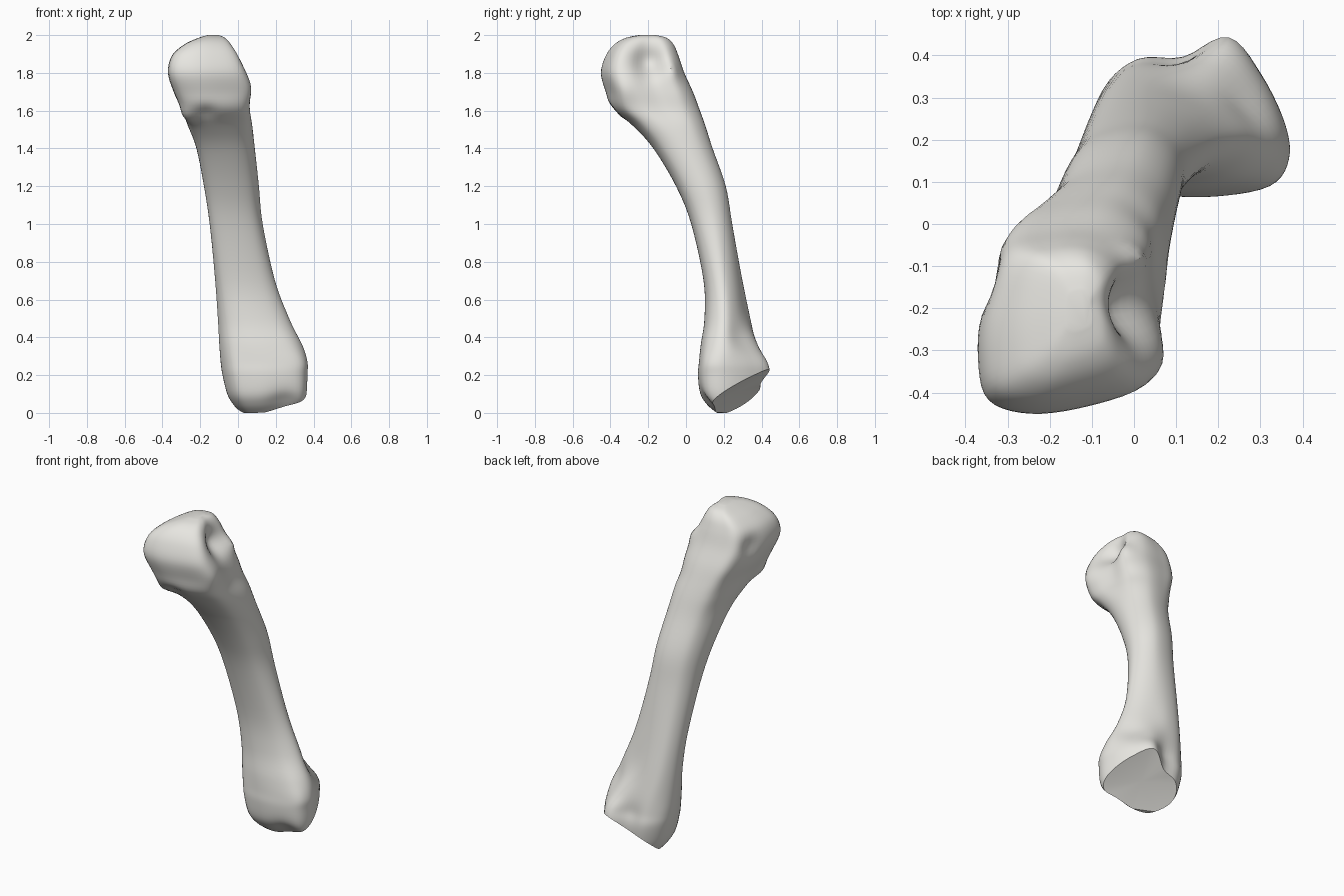
import bpy, bmesh, math
from mathutils import Vector

if "Cube" in bpy.data.objects:
    bpy.data.objects.remove(bpy.data.objects["Cube"])

# Normalised cross-section outlines, anticlockwise from the left side
BASE = [(-1, -.15), (-.79, -.78), (-.36, -.97), (.22, -1), (.8, -.87), (1, -.53),
        (.96, -.07), (.72, .52), (.37, 1), (-.12, .76), (-.6, .72), (-.93, .38)]
LOWER = [(-1, -.1), (-.82, -.7), (-.42, -.98), (.12, -1), (.63, -.82), (.94, -.45),
         (.99, .0), (.7, .48), (.25, .83), (-.22, 1), (-.68, .9), (-.95, .45)]
SHAFT = [(-1, -.25), (-.92, -.75), (-.5, -.99), (.15, -1), (.65, -.8), (.92, -.4),
         (1, .15), (.82, .65), (.42, .97), (-.1, .97), (-.6, .75), (-.9, .3)]
HEAD = [(-1, -.4), (-.88, -.85), (-.4, -1), (.25, -.92), (.87, -.7), (1, -.3),
        (.88, .2), (.85, .7), (.4, 1), (-.2, 1), (-.7, .85), (-.95, .2)]
SHAPES = [BASE, LOWER, SHAFT, HEAD]

# Levels: z, x min, x max, y min, y max, position along SHAPES
LEVELS = [
    (0.00, .02, .27, .16, .40, 0),
    (0.04, -.02, .34, .11, .42, 0),
    (0.10, -.055, .36, .075, .435, 0),
    (0.20, -.08, .365, .065, .445, 0),
    (0.27, -.09, .365, .07, .43, 0),
    (0.36, -.097, .34, .08, .39, .5),
    (0.50, -.105, .27, .10, .34, 1),
    (0.70, -.12, .195, .095, .30, 1.3),
    (1.00, -.15, .13, .03, .245, 1.9),
    (1.20, -.18, .11, -.05, .21, 2),
    (1.40, -.22, .09, -.17, .14, 2.1),
    (1.52, -.265, .08, -.28, .10, 2.4),
    (1.61, -.30, .065, -.39, .065, 2.8),
    (1.70, -.34, .06, -.425, .03, 3),
    (1.80, -.37, .045, -.45, -.015, 3),
    (1.89, -.35, .01, -.425, -.045, 3),
    (1.95, -.285, -.03, -.38, -.07, 3),
    (1.985, -.21, -.065, -.32, -.105, 3),
    (2.00, -.16, -.10, -.25, -.16, 3),
]


def outline(z, x0, x1, y0, y1, w):
    k = min(int(w), 2)
    t = w - k
    pts = []
    for (ax, ay), (bx, by) in zip(SHAPES[k], SHAPES[k + 1]):
        u, v = ax + (bx - ax) * t, ay + (by - ay) * t
        pts.append(Vector(((x0 + x1) / 2 + u * (x1 - x0) / 2,
                           (y0 + y1) / 2 + v * (y1 - y0) / 2, z)))
    return pts


def spline(p, n, closed):
    """Catmull-Rom points through p, n per span."""
    m = len(p)
    get = (lambda i: p[i % m]) if closed else (lambda i: p[max(0, min(m - 1, i))])
    out = []
    for i in range(m if closed else m - 1):
        a, b, c, d = (get(i + k) for k in (-1, 0, 1, 2))
        for s in range(n):
            t = s / n
            out.append(.5 * (2 * b + (c - a) * t + (2 * a - 5 * b + 4 * c - d) * t**2
                             + (3 * b - a - 3 * c + d) * t**3))
    return out if closed else out + [p[-1]]


# Bone body: loft the smoothed outlines
rings = [spline(outline(*lv), 5, True) for lv in LEVELS]
columns = [spline(list(c), 5, False) for c in zip(*rings)]
bm = bmesh.new()
cols = [[bm.verts.new(p) for p in c] for c in columns]
N = len(cols)
for i in range(N):
    a, b = cols[i], cols[(i + 1) % N]
    for j in range(len(a) - 1):
        bm.faces.new((a[j], b[j], b[j + 1], a[j + 1]))
bm.faces.new([c[-1] for c in cols])
bm.faces.new([c[0] for c in reversed(cols)])


# Pits and bumps: centre, radius, push
def push(centre, radius, vec):
    c, d = Vector(centre), Vector(vec)
    for v in bm.verts:
        v.co += d * math.exp(-((v.co - c).length / radius) ** 2)


push((.02, -.20, 1.87), .085, (-.07, 0, -.01))     # pit on the right of the head
push((.03, -.06, 1.83), .05, (.025, .01, .01))     # tubercle behind the pit
push((.05, -.33, 1.72), .07, (.015, 0, 0))         # right condyle lip
push((-.34, -.14, 1.80), .06, (.025, 0, 0))        # pit on the left of the head
push((-.17, -.37, 1.59), .05, (0, .015, .005))     # notch under the head
push((-.27, -.32, 1.57), .06, (-.015, -.015, -.01))  # left condyle lip
push((.28, .30, .40), .08, (-.012, -.012, 0))      # hollow above the base
push((.10, .42, .25), .06, (0, -.01, 0))           # groove at the back of the base
push((.25, .08, .03), .09, (0, .015, .025))        # rounded front lower rim

# Slanted joint facet at the bottom, slightly hollow
bmesh.ops.recalc_face_normals(bm, faces=bm.faces)
cut = bmesh.ops.bisect_plane(bm, geom=bm.verts[:] + bm.edges[:] + bm.faces[:],
                             plane_co=(.05, .21, .003), plane_no=(-.37, -.70, 1),
                             clear_inner=True)
rim = [e for e in cut["geom_cut"] if isinstance(e, bmesh.types.BMEdge)]
facet = bmesh.ops.holes_fill(bm, edges=rim, sides=0)["faces"]
hub = bmesh.ops.poke(bm, faces=facet)["verts"]
for v in hub:
    v.co += Vector((-.37, -.70, 1)).normalized() * .015
bmesh.ops.recalc_face_normals(bm, faces=bm.faces)

mesh = bpy.data.meshes.new("foot_bone")
bm.to_mesh(mesh)
bm.free()
bone = bpy.data.objects.new("foot_bone", mesh)
bpy.context.collection.objects.link(bone)
ivory = bpy.data.materials.new("pale_bone")
ivory.diffuse_color = (.8, .79, .75, 1)
ivory.use_nodes = True
ivory.node_tree.nodes["Principled BSDF"].inputs["Base Color"].default_value = ivory.diffuse_color
mesh.materials.append(ivory)
bpy.context.view_layer.objects.active = bone
bone.select_set(True)
bpy.ops.object.shade_smooth_by_angle(angle=math.radians(35))
